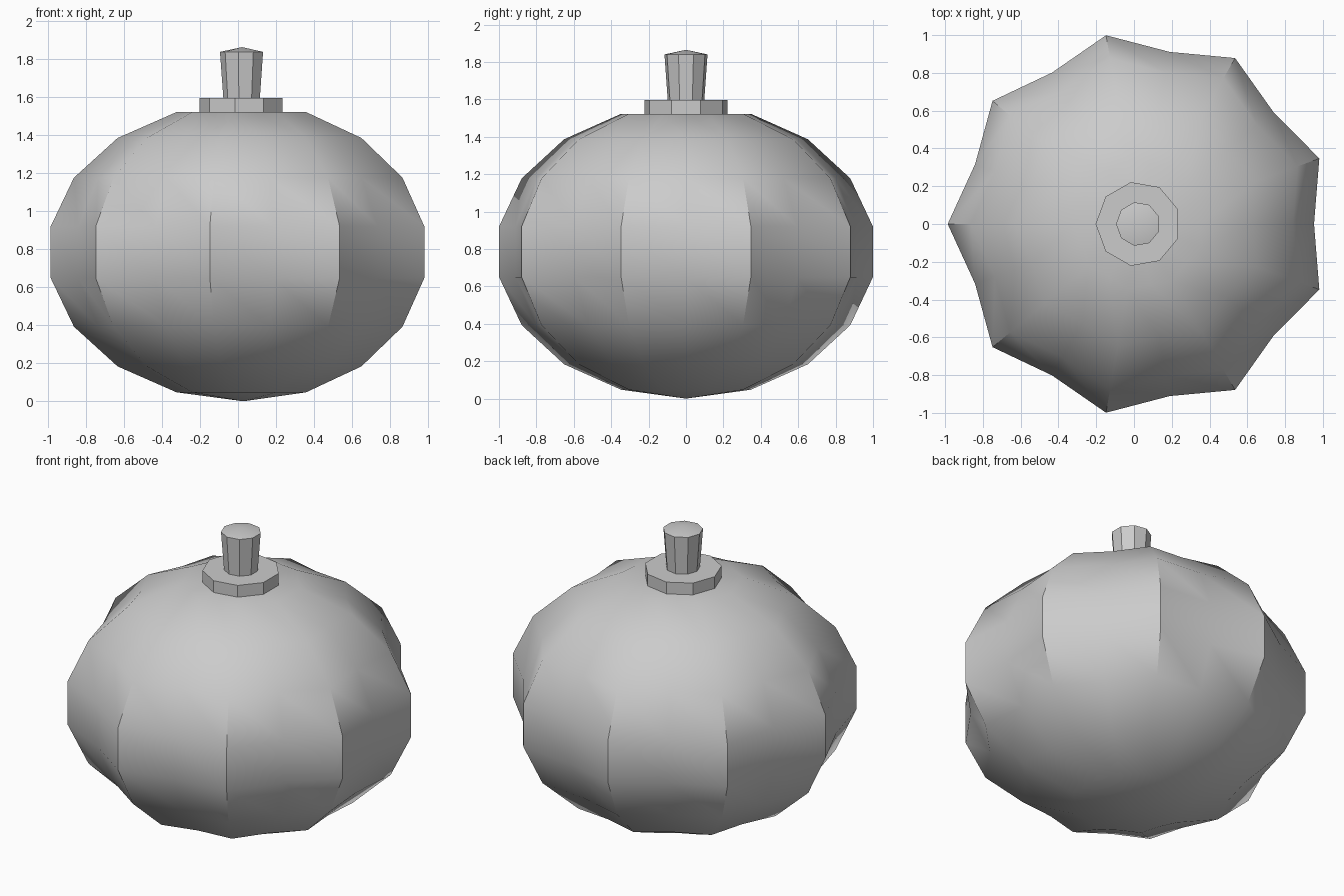
import bpy, bmesh, math

if "Cube" in bpy.data.objects:
    bpy.data.objects.remove(bpy.data.objects["Cube"])

SIDES = 9


def finish(bm, name):
    bmesh.ops.recalc_face_normals(bm, faces=bm.faces)
    me = bpy.data.meshes.new(name)
    bm.to_mesh(me)
    bm.free()
    ob = bpy.data.objects.new(name, me)
    bpy.context.collection.objects.link(ob)
    bpy.ops.object.select_all(action='DESELECT')
    ob.select_set(True)
    bpy.context.view_layer.objects.active = ob
    bpy.ops.object.shade_smooth_by_angle(angle=math.radians(35))
    return ob


def nine_sided(name, x, rings, apex):
    """Nine-sided lathe through (radius, z) rings, closed by a raised tip."""
    bm = bmesh.new()
    loops = []
    for r, z in rings:
        loops.append([bm.verts.new((x + r * math.cos(math.pi + k * math.tau / SIDES),
                                    r * math.sin(math.pi + k * math.tau / SIDES), z))
                      for k in range(SIDES)])
    for a, b in zip(loops, loops[1:]):
        for k in range(SIDES):
            n = (k + 1) % SIDES
            bm.faces.new((a[k], a[n], b[n], b[k]))
    bm.faces.new(loops[0][::-1])
    tip = bm.verts.new((x, 0, apex))
    for k in range(SIDES):
        bm.faces.new((loops[-1][k], loops[-1][(k + 1) % SIDES], tip))
    return finish(bm, name)


# Ribbed body: squashed sphere with every second meridian pulled inwards
bm = bmesh.new()
bmesh.ops.create_uvsphere(bm, u_segments=2 * SIDES, v_segments=9, radius=1)
for v in bm.verts:
    x, y = -v.co.y, v.co.x  # quarter turn so a rib points to -x
    step = round(math.atan2(y, x) / math.radians(20))
    r = 1.03 * (0.912 if step % 2 == 0 else 1.0)
    z = 0.785 + 0.785 * v.co.z
    if v.co.z > 0.99:
        z = 1.52  # flattened crown
    v.co = (0.028 + x * r, y * r, z)
finish(bm, "body")

# Collar and flared stem
nine_sided("collar", 0.022, [(0.225, 1.515), (0.225, 1.597)], 1.597)
nine_sided("stem", 0.022, [(0.098, 1.58), (0.117, 1.84)], 1.865)
